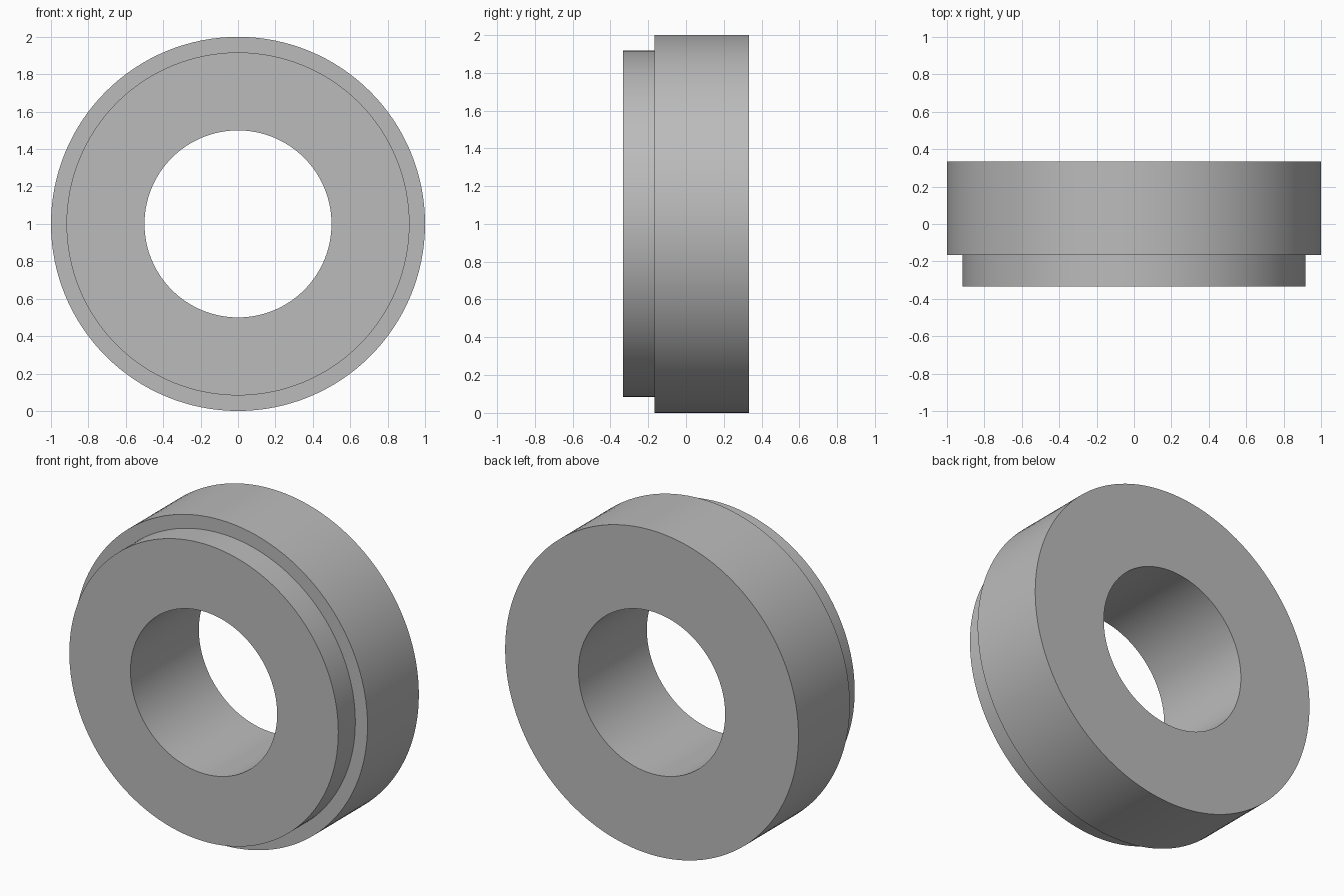
import bpy, bmesh
from math import cos, sin, tau, radians

cube = bpy.data.objects.get("Cube")
if cube:
    bpy.data.objects.remove(cube, do_unlink=True)

SEGMENTS = 128
AXIS_HEIGHT = 1.0

# Plain grey material
grey = bpy.data.materials.new("grey")
grey.use_nodes = True
colour = (0.5, 0.5, 0.5, 1)
grey.diffuse_color = colour
grey.node_tree.nodes["Principled BSDF"].inputs["Base Color"].default_value = colour

# Closed cross-section as (radius, y): bore, front shoulder, main rim
section = [(0.5, -0.333), (0.917, -0.333), (0.917, -0.167),
           (1.0, -0.167), (1.0, 0.333), (0.5, 0.333)]

# Turn the section around the front-to-back axis
bm = bmesh.new()
rings = []
for radius, y in section:
    angles = [tau * i / SEGMENTS for i in range(SEGMENTS)]
    rings.append([bm.verts.new((radius * cos(a), y, AXIS_HEIGHT + radius * sin(a)))
                  for a in angles])
for k, ring in enumerate(rings):
    after = rings[(k + 1) % len(rings)]
    for i in range(SEGMENTS):
        j = (i + 1) % SEGMENTS
        bm.faces.new((ring[i], ring[j], after[j], after[i]))
bmesh.ops.recalc_face_normals(bm, faces=bm.faces)

mesh = bpy.data.meshes.new("stepped_ring")
bm.to_mesh(mesh)
bm.free()
mesh.materials.append(grey)
stepped_ring = bpy.data.objects.new("stepped_ring", mesh)
bpy.context.collection.objects.link(stepped_ring)

# Smooth round walls, sharp rims
bpy.ops.object.select_all(action='DESELECT')
stepped_ring.select_set(True)
bpy.context.view_layer.objects.active = stepped_ring
bpy.ops.object.shade_smooth_by_angle(angle=radians(30))
